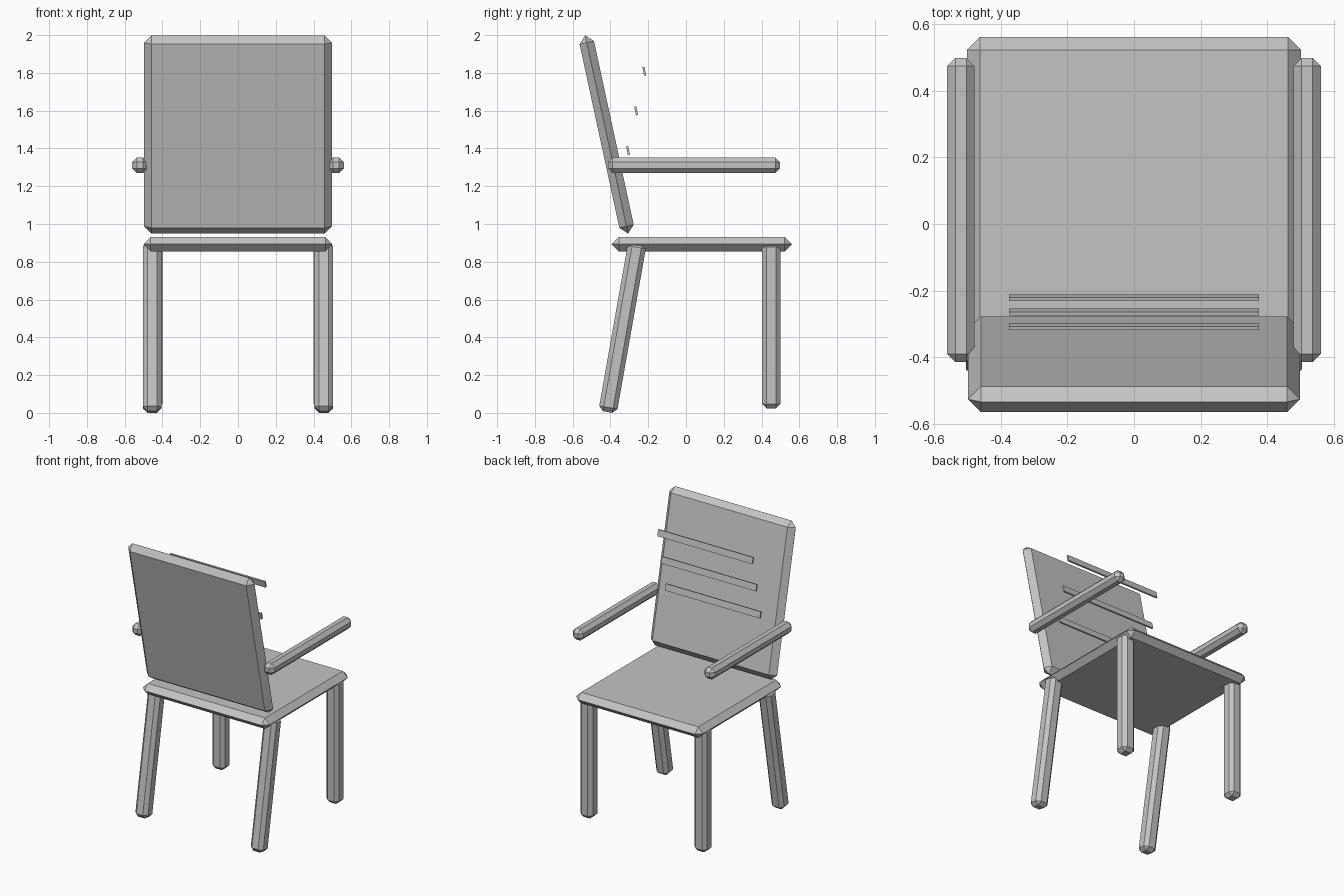
import bpy
import math

cube = bpy.data.objects.get("Cube")
if cube:
    bpy.data.objects.remove(cube, do_unlink=True)

# Single painted finish
grey = bpy.data.materials.new("plain_grey")
grey.use_nodes = True
colour = (0.55, 0.55, 0.55, 1)
grey.diffuse_color = colour
grey.node_tree.nodes["Principled BSDF"].inputs["Base Color"].default_value = colour


def block(name, centre, size, bevel=0.0, tilt=0.0):
    """Box with chamfered edges, tilted about the x axis in degrees."""
    bpy.ops.mesh.primitive_cube_add(size=1, location=centre)
    ob = bpy.context.object
    ob.name = ob.data.name = name
    ob.scale = size
    bpy.ops.object.transform_apply(location=False, rotation=False, scale=True)
    ob.rotation_euler.x = math.radians(tilt)
    ob.data.materials.append(grey)
    if bevel:
        mod = ob.modifiers.new("chamfer", 'BEVEL')
        mod.width = bevel
        mod.segments = 1
        mod.limit_method = 'NONE'
    return ob


LEAN = 12.2

# Seat and leaning backrest with pointed rims
block("seat", (0, 0.083, 0.893), (1.0, 0.954, 0.077), 0.038)
block("backrest", (0, -0.42, 1.474), (0.995, 0.078, 1.072), 0.0385, LEAN)

# Legs and armrests on both sides
for side, sign in (("left", 1), ("right", -1)):
    block("front_leg_" + side, (sign * 0.45, 0.451, 0.463), (0.098, 0.098, 0.878), 0.024)
    block("back_leg_" + side, (sign * 0.455, -0.336, 0.453), (0.098, 0.098, 0.91), 0.024, -10)
    block("armrest_" + side, (sign * 0.519, 0.042, 1.311), (0.083, 0.912, 0.082), 0.025)

# Thin slats floating ahead of the backrest
for i in range(3):
    block("slat_%d" % (i + 1), (0, -0.307 + 0.043 * i, 1.389 + 0.21 * i),
          (0.748, 0.011, 0.046), tilt=LEAN)
